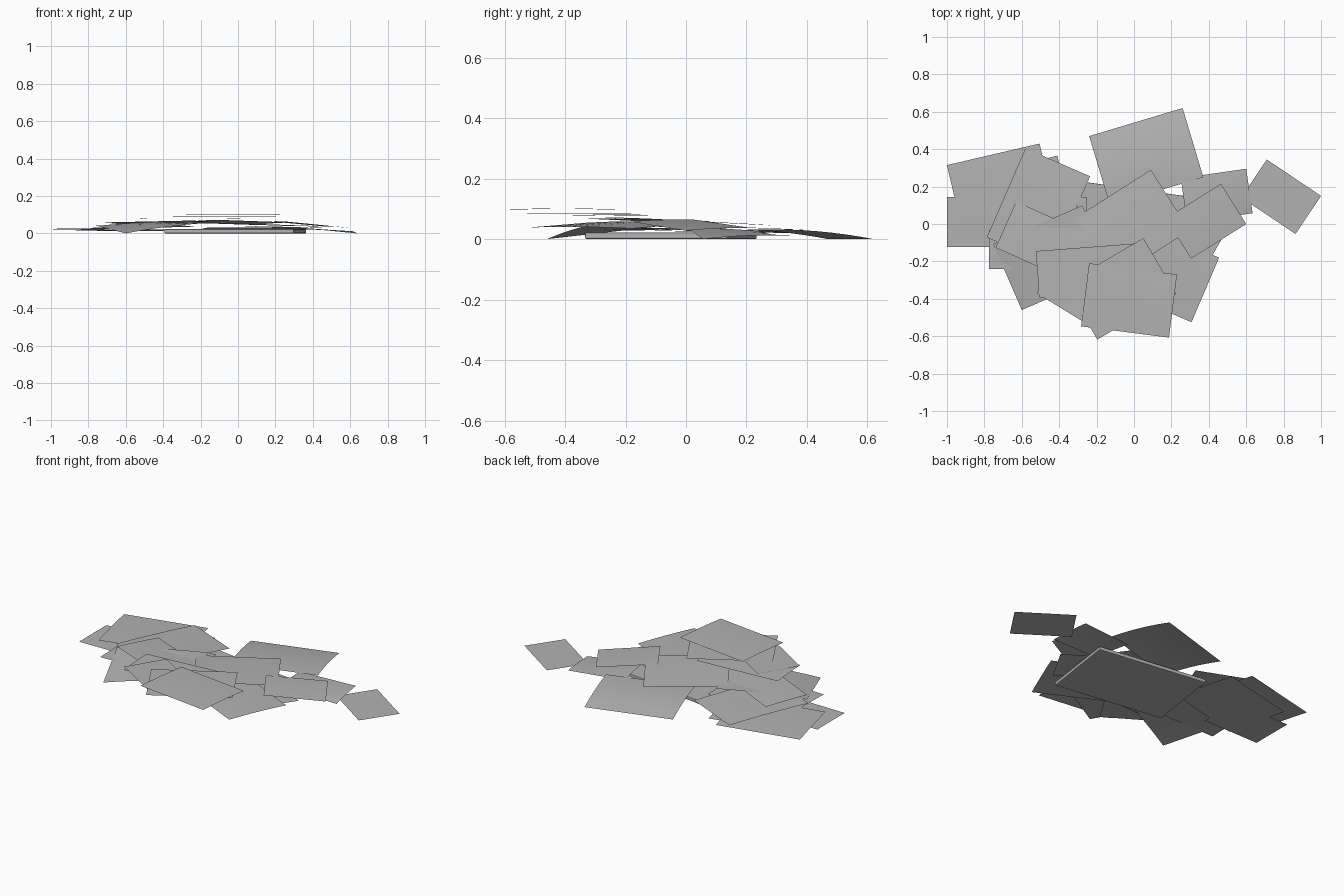
import bpy, bmesh, math
from mathutils import Vector

if "Cube" in bpy.data.objects:
    bpy.data.objects.remove(bpy.data.objects["Cube"])

paper = bpy.data.materials.new("paper_grey")
paper.diffuse_color = (0.45, 0.45, 0.45, 1)
paper.use_nodes = True
paper.node_tree.nodes["Principled BSDF"].inputs["Base Color"].default_value = paper.diffuse_color


def finish(name, bm):
    me = bpy.data.meshes.new(name)
    bm.to_mesh(me)
    bm.free()
    me.materials.append(paper)
    ob = bpy.data.objects.new(name, me)
    bpy.context.collection.objects.link(ob)
    return ob


def sheet(name, p0, p1, depth, z, bulge=0.003, n=8):
    """Rectangle right of edge p0-p1; z = heights at p0, p1, far p0, far p1."""
    a, b = Vector(p0), Vector(p1)
    d = (b - a).normalized()
    side = Vector((d.y, -d.x)) * depth
    bm = bmesh.new()
    grid = []
    for i in range(n + 1):
        u = i / n
        row = []
        for j in range(n + 1):
            v = j / n
            p = a.lerp(b, u) + side * v
            h = ((z[0] * (1 - u) + z[1] * u) * (1 - v)
                 + (z[2] * (1 - u) + z[3] * u) * v)
            row.append(bm.verts.new((p.x, p.y, h + bulge * 4 * v * (1 - v))))
        grid.append(row)
    for i in range(n):
        for j in range(n):
            f = bm.faces.new((grid[i][j], grid[i][j + 1],
                              grid[i + 1][j + 1], grid[i + 1][j]))
            f.smooth = True
    return finish(name, bm)


# Closed folder lying under the loose sheets
bm = bmesh.new()
bmesh.ops.create_cube(bm, size=1)
bmesh.ops.scale(bm, vec=(0.70, 0.475, 0.022), verts=bm.verts)
bmesh.ops.bevel(bm, geom=bm.edges[:], offset=0.005, segments=2,
                profile=0.5, affect='EDGES')
folder = finish("folder", bm)
folder.location = (-0.015, -0.05, 0.011)
folder.rotation_euler.z = math.radians(-8)

# Loose sheets, from the lowest to the highest
sheet("small_stray_sheet", (.71, .345), (1.0, .15), .245, (.002,) * 4, 0)
sheet("back_sheet", (-.24, .47), (.26, .62), .386, (0, 0, .032, .032), .010)
sheet("left_small_sheet", (-1.0, .145), (-.62, .145), .268, (.017, .02, .017, .02), .001)
sheet("left_hidden_sheet", (-.89, .25), (-.41, .365), .385, (.012, .012, .016, .022), .001)
sheet("left_back_sheet", (-1.0, .315), (-.505, .43), .385, (.02, .022, .025, .03))
sheet("left_straight_sheet", (-.775, .145), (-.25, .145), .385, (.027, .034, .027, .034))
sheet("left_tilted_sheet", (-.58, .405), (-.235, .255), .52, (.03, .035, .04, .048), .004)
sheet("right_small_sheet", (.25, .245), (.6, .295), .24, (.026, .012, .034, 0), .004)
sheet("right_hidden_sheet", (.16, .10), (.47, -.08), .25, (.035, .028, .035, .03))
sheet("right_front_sheet", (-.025, .025), (.455, -.18), .375, (.052, .035, .055, .038), .004)
sheet("drooping_front_sheet", (-.6, -.46), (-.753, -.107), .52, (0, .04, .058, .058), .008)
sheet("left_middle_sheet", (-.63, .12), (-.16, -.09), .27, (.048, .062, .058, .068), .002)
sheet("centre_sheet", (-.31, .035), (.09, .29), .385, (.058, .045, .072, .058), .003)
sheet("right_middle_sheet", (.17, .03), (.465, .215), .254, (.064, .037, .058, .028), .003)
sheet("front_wide_sheet", (-.525, -.145), (0, -.105), .25, (.078, .08, .078, .08), .001)
sheet("front_small_sheet", (-.52, -.37), (-.385, -.15), .358, (.085,) * 4, .001)
sheet("front_tilted_sheet", (-.37, -.32), (.05, -.075), .345, (.091,) * 4, .001)
sheet("top_sheet", (-.24, -.21), (.23, -.27), .34, (.098,) * 4, .003)
